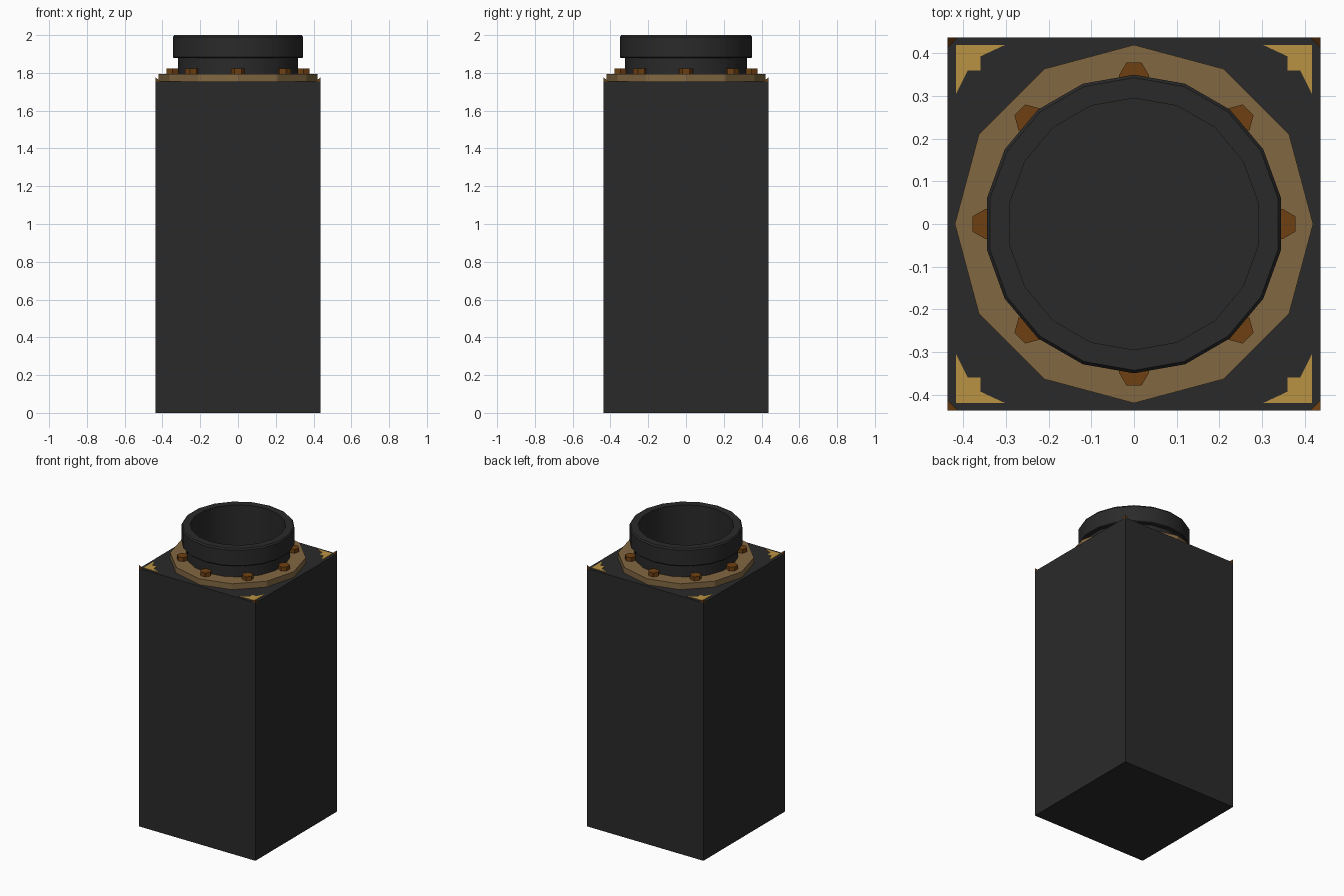
import bpy, bmesh
from math import sin, cos, pi, radians

if "Cube" in bpy.data.objects:
    bpy.data.objects.remove(bpy.data.objects["Cube"])


def material(name, rgb):
    m = bpy.data.materials.new(name)
    m.diffuse_color = (*[(c / 255) ** 2.2 for c in rgb], 1)
    m.use_nodes = True
    m.node_tree.nodes["Principled BSDF"].inputs["Base Color"].default_value = m.diffuse_color
    return m


DARK = material("dark_metal", (46, 46, 46))
TAN = material("tan_metal", (129, 103, 68))
RUST = material("rust", (110, 66, 25))
GOLD = material("gold", (184, 145, 68))


def finish(bm, name, mat):
    bmesh.ops.recalc_face_normals(bm, faces=bm.faces)
    me = bpy.data.meshes.new(name)
    bm.to_mesh(me)
    bm.free()
    ob = bpy.data.objects.new(name, me)
    bpy.context.collection.objects.link(ob)
    if mat:
        me.materials.append(mat)
    return ob


def lathe(name, profile, n, phase, mat, closed=False, caps=()):
    """Spin (radius, z) points round z in n flat steps."""
    bm = bmesh.new()
    rings = [[bm.verts.new((r * cos(phase + 2 * pi * i / n),
                            r * sin(phase + 2 * pi * i / n), z))
              for i in range(n)] for r, z in profile]
    pairs = list(zip(rings, rings[1:]))
    if closed:
        pairs.append((rings[-1], rings[0]))
    for a, b in pairs:
        for i in range(n):
            j = (i + 1) % n
            bm.faces.new((a[i], a[j], b[j], b[i]))
    for c in caps:
        bm.faces.new(rings[c])
    return finish(bm, name, mat)


def prism(name, bottom, top, mat):
    """Join two matching outlines of 3D points into a solid."""
    bm = bmesh.new()
    a = [bm.verts.new(p) for p in bottom]
    b = [bm.verts.new(p) for p in top]
    bm.faces.new(a)
    bm.faces.new(b)
    for i in range(len(a)):
        j = (i + 1) % len(a)
        bm.faces.new((a[i], a[j], b[j], b[i]))
    return finish(bm, name, mat)


H, TOP, FLOOR = 0.4375, 1.755, 1.6

# square body with a round well under the neck
square = [(-H, -H), (H, -H), (H, H), (-H, H)]
body = prism("body", [(x, y, 0) for x, y in square],
             [(x, y, TOP) for x, y in square], DARK)
cutter = lathe("well_cutter", [(0.305, FLOOR - 0.02), (0.305, 2.1)], 18,
               radians(10), None, caps=(0, 1))
cutter.hide_render = True
cutter.hide_viewport = True
mod = body.modifiers.new("well", 'BOOLEAN')
mod.operation = 'DIFFERENCE'
mod.solver = 'EXACT'
mod.object = cutter

# twelve-sided flange ring
lathe("flange", [(0.42, TOP - 0.002), (0.42, 1.795), (0.312, 1.795),
                 (0.312, TOP - 0.002)], 12, 0, TAN, closed=True)

# neck with thicker rim, open at the top
neck = lathe("neck", [(0.322, TOP - 0.01), (0.322, 1.88), (0.346, 1.88), (0.35, 1.885),
                      (0.35, 1.99), (0.343, 2.0), (0.295, 2.0), (0.295, FLOOR)],
             18, radians(10), DARK, caps=(7,))
bpy.context.view_layer.objects.active = neck
neck.select_set(True)
bpy.ops.object.shade_smooth_by_angle(angle=radians(30))

# eight hexagonal bolts, flat side outward
for k in range(8):
    a = k * pi / 4
    pts = [(0.347 * cos(a) + 0.036 * cos(a + pi / 6 + i * pi / 3),
            0.347 * sin(a) + 0.036 * sin(a + pi / 6 + i * pi / 3)) for i in range(6)]
    prism(f"bolt_{k + 1}", [(x, y, 1.79) for x, y in pts],
          [(x, y, 1.822) for x, y in pts], RUST)

# corner brackets and raised corner tips
L = [(0.417, 0.42), (0.302, 0.42), (0.36, 0.393), (0.36, 0.36),
     (0.39, 0.36), (0.417, 0.305)]
n = 0
for sx in (-1, 1):
    for sy in (-1, 1):
        n += 1
        prism(f"corner_bracket_{n}", [(sx * x, sy * y, TOP - 0.002) for x, y in L],
              [(sx * x, sy * y, TOP + 0.003) for x, y in L], GOLD)
        tip = [(H, H), (H - 0.025, H), (H, H - 0.025)]
        prism(f"corner_tip_{n}", [(sx * x, sy * y, TOP - 0.002) for x, y in tip],
              [(sx * x, sy * y, z) for (x, y), z in
               zip(tip, (TOP + 0.022, TOP + 0.001, TOP + 0.001))], RUST)
